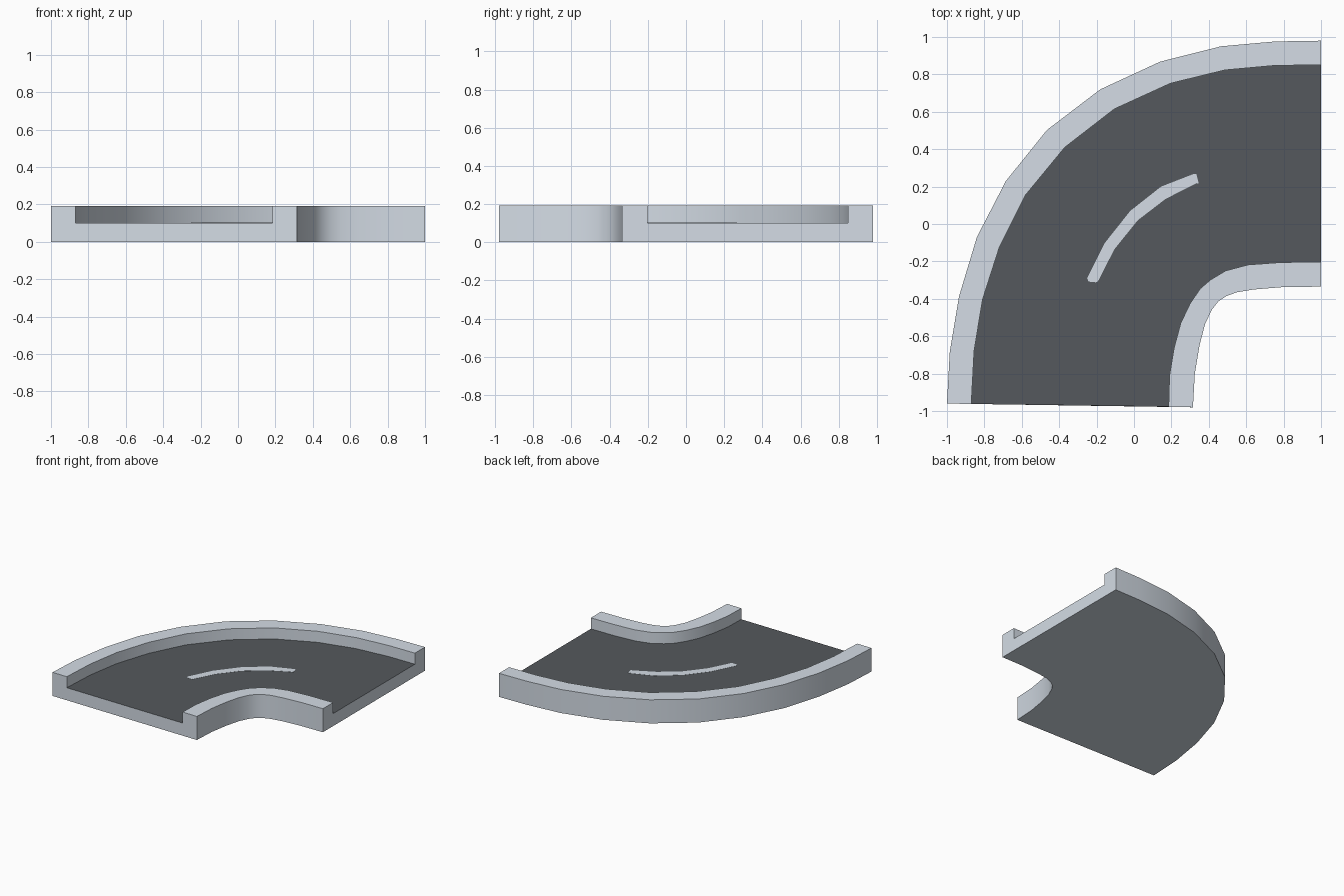
import bpy, bmesh

if "Cube" in bpy.data.objects:
    bpy.data.objects.remove(bpy.data.objects["Cube"])


def mat(name, rgb):
    m = bpy.data.materials.new(name)
    m.diffuse_color = (*rgb, 1)
    m.use_nodes = True
    m.node_tree.nodes["Principled BSDF"].inputs["Base Color"].default_value = m.diffuse_color
    return m


LIGHT = mat("light concrete", (0.66, 0.72, 0.79))
DARK = mat("dark asphalt", (0.09, 0.099, 0.109))

# Plan curves of the bend, front end to right end
OUTER = [(-1, -.96), (-.985, -.685), (-.935, -.385), (-.84, -.07), (-.685, .23),
         (-.465, .503), (-.18, .72), (.14, .868), (.465, .95), (.755, .976), (1, .98)]
ROAD_OUT = [(-.87, -.962), (-.855, -.68), (-.81, -.405), (-.72, -.125), (-.58, .155),
            (-.37, .41), (-.105, .615), (.195, .752), (.485, .823), (.76, .848), (1, .85)]
ROAD_IN = [(.185, -.977), (.19, -.81), (.215, -.66), (.25, -.53), (.30, -.425),
           (.355, -.345), (.41, -.298), (.49, -.25), (.61, -.218), (.79, -.205), (1, -.203)]
INNER = [(.315, -.98), (.325, -.80), (.35, -.65), (.38, -.535), (.415, -.46),
         (.45, -.415), (.495, -.385), (.55, -.365), (.64, -.35), (.80, -.337), (1, -.335)]
MARK_A = [(-.243, -.308), (-.25, -.29), (-.155, -.10), (-.02, .07), (.145, .20), (.32, .268), (.333, .268)]
MARK_B = [(-.203, -.312), (-.193, -.307), (-.105, -.135), (.02, .02), (.17, .135), (.335, .218), (.346, .216)]


def sweep(name, profile, dark_rule):
    """Closed band through (curve, height) rails, capped at both ends."""
    bm = bmesh.new()
    rails = [[bm.verts.new((x, y, z)) for x, y in curve] for curve, z in profile]
    for a, b in zip(rails, rails[1:] + rails[:1]):
        for i in range(len(a) - 1):
            bm.faces.new((a[i], a[i + 1], b[i + 1], b[i]))
    for end in (0, -1):
        bm.faces.new([r[end] for r in rails])
    bmesh.ops.recalc_face_normals(bm, faces=bm.faces)
    for f in bm.faces:
        f.material_index = int(dark_rule(f))
    me = bpy.data.meshes.new(name)
    bm.to_mesh(me)
    bm.free()
    me.materials.append(LIGHT)
    me.materials.append(DARK)
    ob = bpy.data.objects.new(name, me)
    bpy.context.collection.objects.link(ob)
    bpy.context.view_layer.objects.active = ob
    ob.select_set(True)
    bpy.ops.object.shade_smooth_by_angle(angle=0.6)
    ob.select_set(False)
    return ob


BASE, ROAD, TOP = 0.0, 0.102, 0.192

# Road bend: U section with raised kerbs; only the road surface is dark
sweep("road_bend",
      [(OUTER, BASE), (OUTER, TOP), (ROAD_OUT, TOP), (ROAD_OUT, ROAD),
       (ROAD_IN, ROAD), (ROAD_IN, TOP), (INNER, TOP), (INNER, BASE)],
      lambda f: f.normal.z > 0.9 and f.calc_center_median().z < 0.15)

# Painted centre line
sweep("centre_line",
      [(MARK_A, ROAD - .001), (MARK_A, ROAD + .001), (MARK_B, ROAD + .001), (MARK_B, ROAD - .001)],
      lambda f: False)
